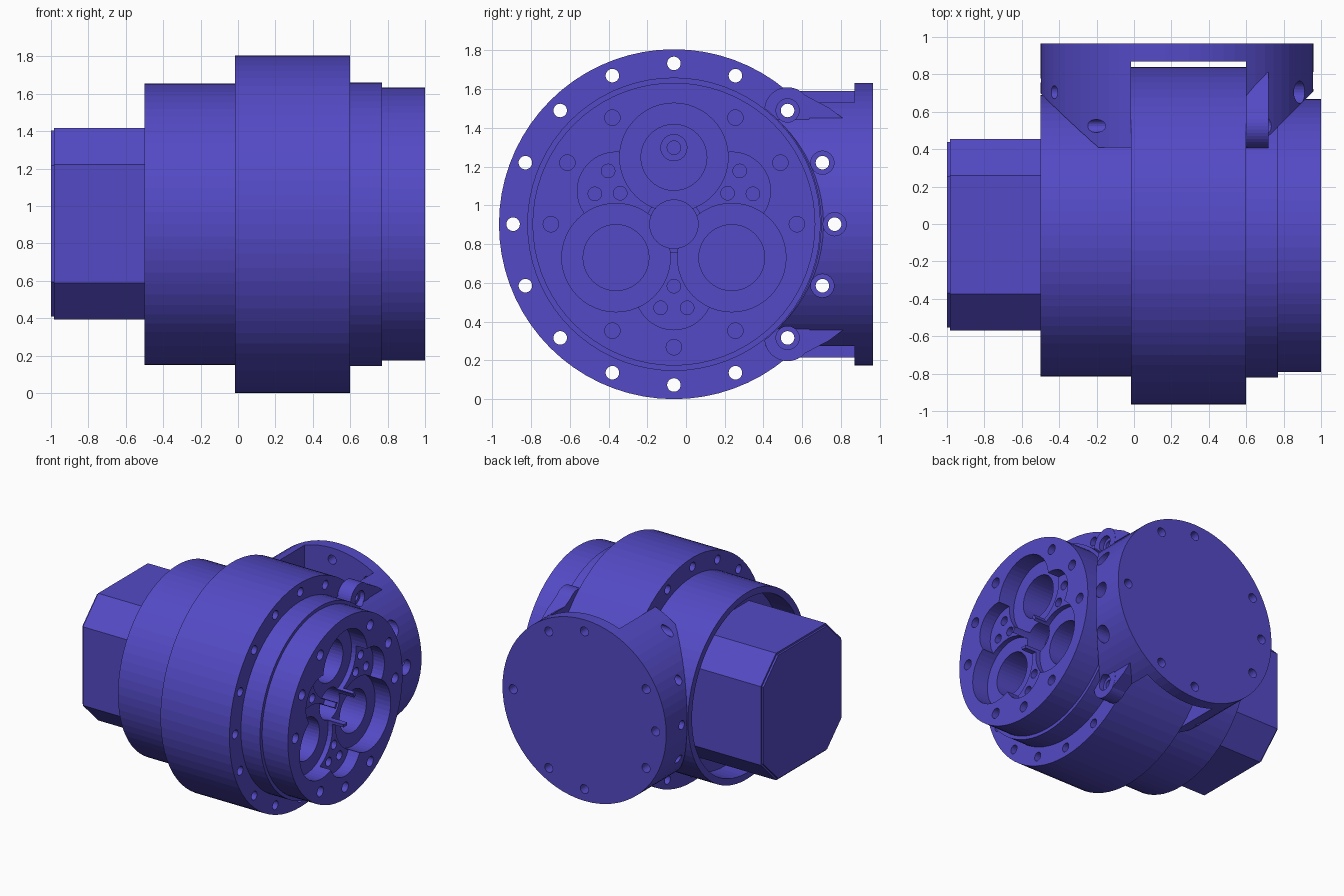
import bpy, bmesh, math
from mathutils import Matrix, Vector

if "Cube" in bpy.data.objects:
    bpy.data.objects.remove(bpy.data.objects["Cube"])

CY, CZ = -0.0625, 0.903      # main axis (runs along x)
FX = 0.23                    # side flange centre in x
N = 72

mat = bpy.data.materials.new("violet_blue")
mat.diffuse_color = (0.088, 0.068, 0.56, 1)
mat.use_nodes = True
mat.node_tree.nodes["Principled BSDF"].inputs["Base Color"].default_value = mat.diffuse_color


def finish(bm, name):
    bmesh.ops.recalc_face_normals(bm, faces=bm.faces)
    me = bpy.data.meshes.new(name)
    bm.to_mesh(me)
    bm.free()
    me.materials.append(mat)
    ob = bpy.data.objects.new(name, me)
    bpy.context.collection.objects.link(ob)
    return ob


def cyls(name, items, axis='x', n=24):
    """Cylinders (u, v, radius, start, end); u,v = y,z for axis x or x,z for axis y."""
    bm = bmesh.new()
    for u, v, r, a, b in items:
        m = (a + b) / 2
        if axis == 'x':
            M = Matrix.Translation((m, u, v)) @ Matrix.Rotation(math.pi / 2, 4, 'Y')
        else:
            M = Matrix.Translation((u, m, v)) @ Matrix.Rotation(math.pi / 2, 4, 'X')
        bmesh.ops.create_cone(bm, cap_ends=True, segments=n, radius1=r, radius2=r,
                              depth=b - a, matrix=M)
    return finish(bm, name)


def prism(name, pts, a, b, axis):
    """Outline extruded along x (pts are y,z) or z (pts are x,y)."""
    f = (lambda p, t: (t, p[0], p[1])) if axis == 'x' else (lambda p, t: (p[0], p[1], t))
    bm = bmesh.new()
    lo = [bm.verts.new(f(p, a)) for p in pts]
    hi = [bm.verts.new(f(p, b)) for p in pts]
    bm.faces.new(lo)
    bm.faces.new(hi)
    for i in range(len(pts)):
        j = (i + 1) % len(pts)
        bm.faces.new((lo[i], lo[j], hi[j], hi[i]))
    return finish(bm, name)


def lathe(name, profile):
    """Solid of revolution about the main axis from (x, radius) points."""
    bm = bmesh.new()
    rings = [[bm.verts.new((x, CY + r * math.cos(2 * math.pi * i / N),
                            CZ + r * math.sin(2 * math.pi * i / N))) for i in range(N)]
             for x, r in profile]
    for p, q in zip(rings, rings[1:]):
        for i in range(N):
            j = (i + 1) % N
            bm.faces.new((p[i], p[j], q[j], q[i]))
    bm.faces.new(rings[0])
    bm.faces.new(rings[-1])
    return finish(bm, name)


def boolean(ob, other, op='DIFFERENCE'):
    m = ob.modifiers.new("bool", 'BOOLEAN')
    m.operation, m.solver, m.object = op, 'EXACT', other
    bpy.context.view_layer.objects.active = ob
    bpy.ops.object.modifier_apply(modifier=m.name)
    bpy.data.objects.remove(other)


def polar(r, deg):
    t = math.radians(deg)
    return CY + r * math.cos(t), CZ + r * math.sin(t)


# Main body: hollow rear cup, wide bolt flange, stepped front hub
body = lathe("main_body", [(-0.3, 0.70), (-0.5, 0.70), (-0.5, 0.752), (-0.015, 0.752),
                           (-0.015, 0.903), (0.6, 0.903), (0.6, 0.757), (0.77, 0.757),
                           (0.77, 0.73), (1.0, 0.73)])
boolean(body, cyls("cut", [(*polar(0.83, k * 22.5), 0.035, -0.1, 0.7) for k in range(16)]))

# Hub face: three pockets with bores, three lobes with screw holes, centre hole
gear, lobe = (90, 210, 330), (30, 150, 270)
boolean(body, cyls("cut", [(*polar(0.345, a), 0.28, 0.86, 1.1) for a in gear], n=48))
boolean(body, cyls("cut", [(*polar(0.345, a), 0.2, 0.9, 1.1) for a in lobe], n=40))
boolean(body, cyls("cut", [(CY, CZ, 0.125, 0.7, 1.1)], n=40))
boolean(body, cyls("cut", [(*polar(0.345, a), 0.17, 0.5, 1.1) for a in gear], n=40))
boolean(body, cyls("cut", [(*polar(r, a + d), 0.035, 0.75, 1.1) for a in lobe
                           for r, d in ((0.32, 0), (0.437, 9), (0.437, -9))]))
boolean(body, cyls("cut", [(*polar(0.635, a), 0.04, 0.88, 1.1)
                           for a in range(0, 360, 30) if a not in gear]))

# Drive pin with a socket inside the top bore
pin = cyls("drive_pin", [(CY, CZ + 0.395, 0.07, 0.48, 0.62)])
boolean(pin, cyls("cut", [(CY, CZ + 0.395, 0.035, 0.52, 0.7)]))

# Motor housing: chamfered square block
h, c = 0.512, 0.317
motor = prism("motor_housing", [(CY + 0.005 + y, CZ + 0.003 + z) for y, z in
              ((h, c), (c, h), (-c, h), (-h, c), (-h, -c), (-c, -h), (c, -h), (h, -c))],
              -1.0, -0.28, 'x')
bm = bmesh.new()
bm.from_mesh(motor.data)
bmesh.ops.bevel(bm, geom=[e for e in bm.edges if all(v.co.x < -0.99 for v in e.verts)],
                offset=0.015, segments=2, affect='EDGES')
bm.to_mesh(motor.data)
bm.free()

# Side bracket: round flange with two saddles hugging the body
bracket = cyls("side_bracket", [(FX, CZ, 0.73, 0.41, 0.966)], 'y', N)
boolean(bracket, prism("cut", [(-0.6, 0.8), (-0.6, 0.3), (-0.1, 0.3)], -0.1, 2, 'z'))
boolean(bracket, prism("cut", [(1.06, 0.81), (1.06, 0.3), (0.55, 0.3)], -0.1, 2, 'z'))
# Lugs on the front saddle
for s in (1, -1):
    y, z = polar(0.83, 45 * s)
    boolean(bracket, cyls("lug", [(y, z, 0.12, 0.59, 0.72)], n=40), 'UNION')
    boolean(bracket, prism("lug", [(y, CZ + s * 0.547), (0.81, CZ + s * 0.547),
                                   (0.74, CZ + s * 0.6), (0.57, CZ + s * 0.69)],
                           0.585, 0.719, 'x'), 'UNION')
# Slot for the bolt flange and bore for the body
boolean(bracket, prism("cut", [(-0.015, 0.2), (0.6, 0.2), (0.6, 0.87), (-0.015, 0.87)],
                       -0.1, 2, 'z'))
boolean(bracket, cyls("cut", [(CY, CZ, 0.76, -1.2, 1.2)], n=N))
# Bolt holes along x with wider access on the front side, then flange holes along y
bolts = [polar(0.83, a) for a in (-45, -22.5, 0, 22.5, 45)]
boolean(bracket, cyls("cut", [(*p, 0.035, -0.8, 1.2) for p in bolts]))
boolean(bracket, cyls("cut", [(*p, 0.06, 0.68, 1.2) for p in bolts]))
boolean(bracket, cyls("cut", [(FX + 0.635 * math.cos(math.radians(a)),
                               CZ + 0.635 * math.sin(math.radians(a)), 0.036, 0.8, 1.1)
                              for a in (0, 60, 90, 150, 180, 210, 270, 300)], 'y'))
